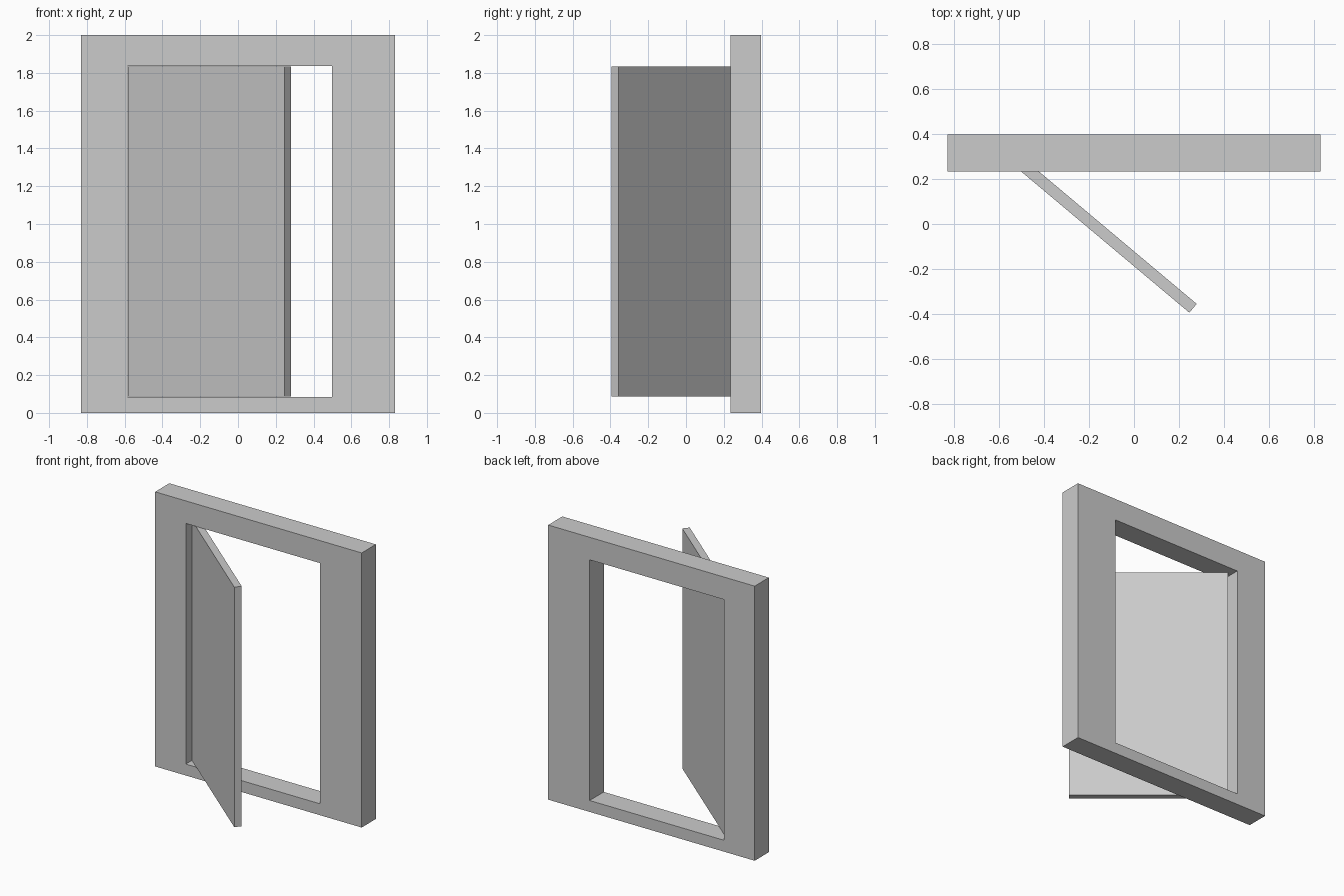
import bpy, bmesh
from math import radians
from mathutils import Matrix

if "Cube" in bpy.data.objects:
    bpy.data.objects.remove(bpy.data.objects["Cube"])


def prism(name, loops, depth_from, depth_to):
    """Extrude an outer x-z outline, with an optional matching inner hole, along y."""
    bm = bmesh.new()
    rings = [[[bm.verts.new((x, y, z)) for x, z in loop] for loop in loops]
             for y in (depth_from, depth_to)]
    for k in range(len(loops)):
        n = len(loops[k])
        for i in range(n):
            j = (i + 1) % n
            bm.faces.new((rings[0][k][i], rings[0][k][j], rings[1][k][j], rings[1][k][i]))
    for ring in rings:
        if len(loops) == 1:
            bm.faces.new(ring[0])
        else:
            n = len(ring[0])
            for i in range(n):
                j = (i + 1) % n
                bm.faces.new((ring[0][i], ring[0][j], ring[1][j], ring[1][i]))
    bmesh.ops.recalc_face_normals(bm, faces=bm.faces)
    mesh = bpy.data.meshes.new(name)
    bm.to_mesh(mesh)
    bm.free()
    obj = bpy.data.objects.new(name, mesh)
    bpy.context.collection.objects.link(obj)
    return obj


def rect(x0, x1, z0, z1):
    return [(x0, z0), (x1, z0), (x1, z1), (x0, z1)]


# Surrounding frame with an off-centre opening
prism("door_frame", [rect(-0.832, 0.832, 0, 2), rect(-0.585, 0.498, 0.083, 1.836)], 0.235, 0.398)

# Door leaf, origin on the hinge corner, swung open towards the front
door = prism("door_leaf", [rect(0, 1.083, 0.087, 1.835)], 0, 0.051)
door.matrix_world = Matrix.Translation((-0.583, 0.301, 0)) @ Matrix.Rotation(radians(-40), 4, 'Z')
